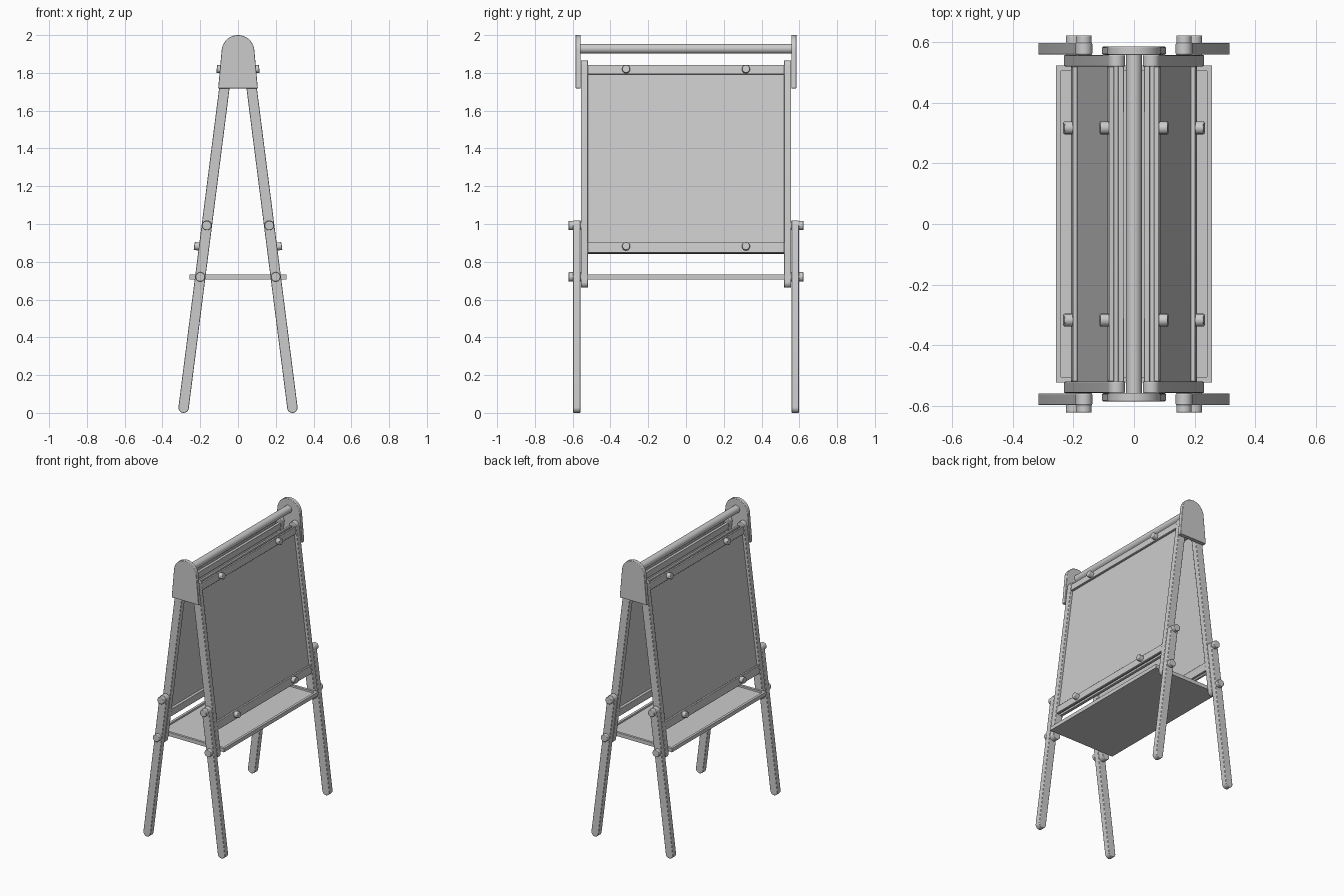
import bpy, bmesh, math
from mathutils import Matrix, Vector

if "Cube" in bpy.data.objects:
    bpy.data.objects.remove(bpy.data.objects["Cube"])

TILT = math.atan(0.1275)
# Leaning frame: local x = outward, y = along the rod, z = up the leg
LEAN = Matrix.Translation((0.288, 0, 0.0275)) @ Matrix.Rotation(-TILT, 4, 'Y')


def up(z):
    """Distance along the leg for a world height."""
    return (z - 0.0275) / math.cos(TILT)


def finish(name, bm, mat=None, mirror=(), bevel=0.0):
    if mat:
        bm.transform(mat)
    bmesh.ops.recalc_face_normals(bm, faces=bm.faces)
    me = bpy.data.meshes.new(name)
    bm.to_mesh(me)
    bm.free()
    ob = bpy.data.objects.new(name, me)
    bpy.context.collection.objects.link(ob)
    if bevel:
        b = ob.modifiers.new("bevel", 'BEVEL')
        b.width, b.segments, b.limit_method = bevel, 2, 'ANGLE'
        b.angle_limit = math.radians(40)
    if mirror:
        m = ob.modifiers.new("mirror", 'MIRROR')
        m.use_axis = ('x' in mirror, 'y' in mirror, False)
    bpy.ops.object.select_all(action='DESELECT')
    bpy.context.view_layer.objects.active = ob
    ob.select_set(True)
    bpy.ops.object.shade_smooth_by_angle(angle=math.radians(30))
    return ob


def box(name, lo, hi, **kw):
    bm = bmesh.new()
    bmesh.ops.create_cube(bm, size=1)
    lo, hi = Vector(lo), Vector(hi)
    for v in bm.verts:
        v.co = (lo + hi) / 2 + v.co * (hi - lo)
    return finish(name, bm, **kw)


def prism(name, pts, y0, y1, **kw):
    """Extrude an x-z outline along y."""
    bm = bmesh.new()
    f = bm.faces.new([bm.verts.new((x, y0, z)) for x, z in pts])
    ext = bmesh.ops.extrude_face_region(bm, geom=[f])
    bmesh.ops.translate(bm, vec=(0, y1 - y0, 0),
                        verts=[g for g in ext['geom'] if isinstance(g, bmesh.types.BMVert)])
    return finish(name, bm, **kw)


def cyl(name, r, a, b, **kw):
    a, b = Vector(a), Vector(b)
    bm = bmesh.new()
    bmesh.ops.create_cone(bm, cap_ends=True, segments=32, radius1=r, radius2=r,
                          depth=(b - a).length)
    q = (b - a).to_track_quat('Z', 'Y').to_matrix().to_4x4()
    bm.transform(Matrix.Translation((a + b) / 2) @ q)
    return finish(name, bm, **kw)


def arc(cz, r, a0, a1, n=14):
    return [(r * math.cos(math.radians(a0 + (a1 - a0) * i / n)),
             cz + r * math.sin(math.radians(a0 + (a1 - a0) * i / n))) for i in range(n + 1)]


def round_bar(z0, z1, r):
    return arc(up(z0), r, 180, 360) + arc(up(z1), r, 0, 180)


# Legs: outer lower pair and inner upper pair on each side
R = 0.0275
prism("lower_leg", round_bar(0.0275, 0.992, R), 0.559, 0.597, mat=LEAN, mirror='xy', bevel=0.003)
prism("upper_leg", round_bar(0.69, 1.838, R), 0.519, 0.557, mat=LEAN, mirror='xy', bevel=0.003)

# Bolt knobs joining the legs
for tag, z in (("upper", 0.992), ("lower", 0.72)):
    cyl(tag + "_leg_knob", 0.025, (0, 0.55, up(z)), (0, 0.622, up(z)),
        mat=LEAN, mirror='xy', bevel=0.003)

# Top end caps and paper rod
cap = [(0.105, 1.718)] + arc(1.913, 0.087, 5, 175, 24) + [(-0.105, 1.718)]
prism("end_cap", cap, 0.558, 0.585, mirror='y', bevel=0.003)
cyl("paper_rod", 0.026, (0, -0.565, 1.928), (0, 0.565, 1.928))

# Drawing boards with clamping rails and knobs
box("drawing_board", (-0.006, -0.525, up(0.86)), (0.009, 0.525, up(1.825)), mat=LEAN, mirror='x')
for tag, z0, z1, zk in (("top", 1.79, 1.84, 1.815), ("bottom", 0.845, 0.9, 0.877)):
    box(tag + "_rail_back", (-0.025, -0.522, up(z0)), (-0.006, 0.522, up(z1)),
        mat=LEAN, mirror='x', bevel=0.003)
    box(tag + "_rail_clamp", (0.009, -0.52, up(z0)), (0.025, 0.52, up(z1)),
        mat=LEAN, mirror='x', bevel=0.003)
    cyl(tag + "_rail_knob", 0.021, (0.02, 0.317, up(zk)), (0.053, 0.317, up(zk)),
        mat=LEAN, mirror='xy', bevel=0.003)

# Tray shelf with a low rim
box("tray_base", (-0.257, -0.522, 0.706), (0.257, 0.522, 0.72))
box("tray_long_rim", (0.24, -0.522, 0.715), (0.257, 0.522, 0.732), mirror='x')
box("tray_end_rim", (-0.245, 0.505, 0.715), (0.245, 0.522, 0.732), mirror='y')
